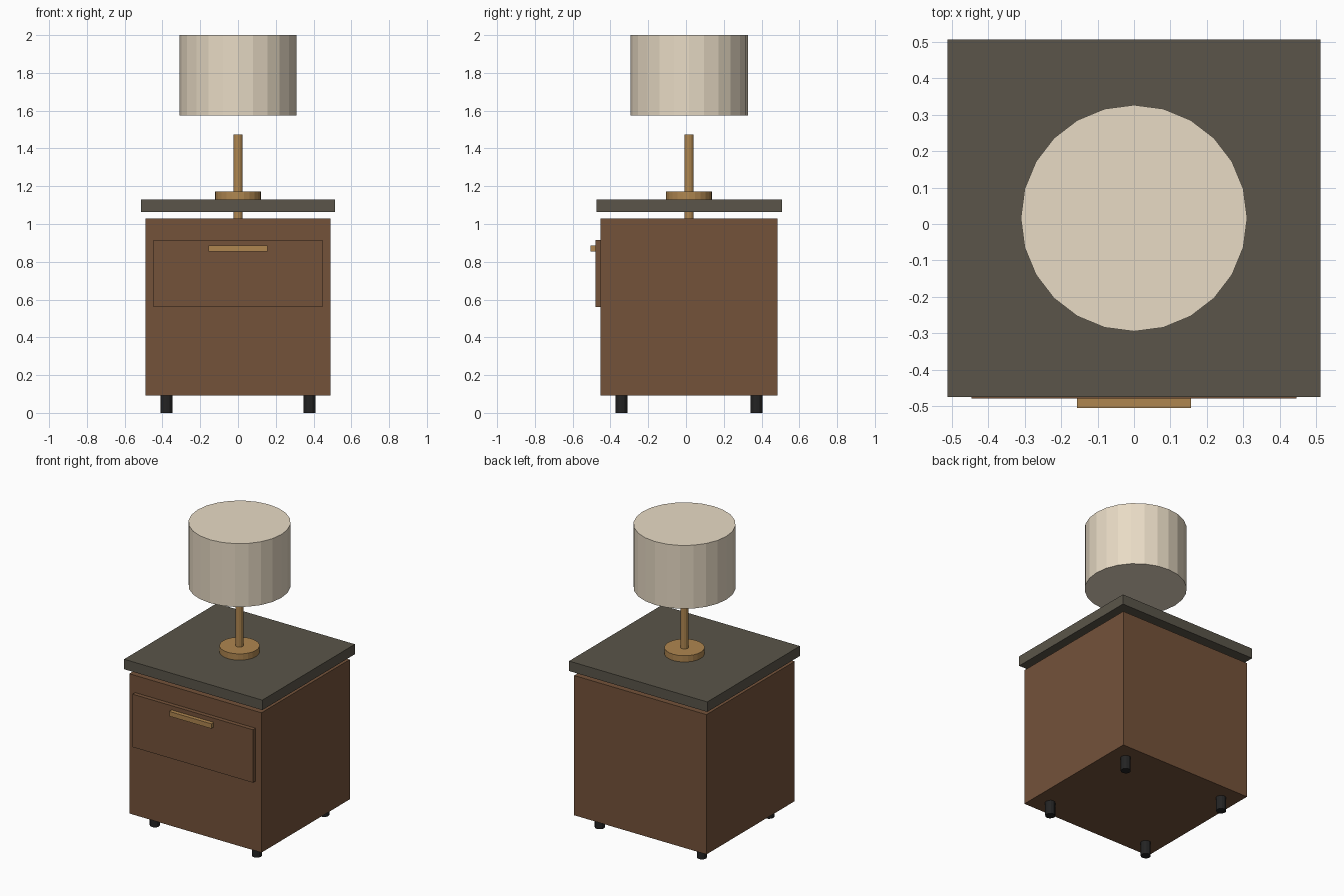
import bpy, bmesh
from mathutils import Matrix

if "Cube" in bpy.data.objects:
    bpy.data.objects.remove(bpy.data.objects["Cube"])

CY = 0.016  # depth centre of cabinet and lamp


def material(name, rgb):
    m = bpy.data.materials.new(name)
    m.diffuse_color = (*rgb, 1)
    m.use_nodes = True
    m.node_tree.nodes["Principled BSDF"].inputs["Base Color"].default_value = m.diffuse_color
    return m


wood = material("walnut", (0.174, 0.085, 0.042))
stone = material("dark_stone", (0.103, 0.091, 0.067))
brass = material("brass", (0.43, 0.24, 0.08))
black = material("black", (0.017, 0.017, 0.017))
linen = material("linen", (0.81, 0.71, 0.56))


def finish(name, bm, mat):
    me = bpy.data.meshes.new(name)
    bm.to_mesh(me)
    bm.free()
    me.materials.append(mat)
    ob = bpy.data.objects.new(name, me)
    bpy.context.collection.objects.link(ob)
    return ob


def box(name, x, y, z, mat):
    """Box from (min, max) pairs on each axis."""
    lo, hi = zip(x, y, z)
    size = [b - a for a, b in zip(lo, hi)]
    mid = [(a + b) / 2 for a, b in zip(lo, hi)]
    bm = bmesh.new()
    bmesh.ops.create_cube(bm, size=1, matrix=Matrix.Translation(mid) @ Matrix.Diagonal((*size, 1)))
    return finish(name, bm, mat)


def cylinder(name, x, y, z0, z1, r, sides, mat):
    bm = bmesh.new()
    bmesh.ops.create_cone(bm, cap_ends=True, segments=sides, radius1=r, radius2=r,
                          depth=z1 - z0, matrix=Matrix.Translation((x, y, (z0 + z1) / 2)))
    return finish(name, bm, mat)


# Cabinet, drawer and top
box("cabinet_body", (-0.491, 0.491), (CY - 0.468, CY + 0.468), (0.092, 1.03), wood)
box("drawer_front", (-0.447, 0.447), (-0.48, CY - 0.468), (0.56, 0.915), wood)
box("drawer_handle", (-0.156, 0.156), (-0.506, -0.48), (0.855, 0.887), brass)
box("table_top", (-0.513, 0.513), (CY - 0.491, CY + 0.491), (1.063, 1.13), stone)

# Four short legs
for sx, side in ((-1, "left"), (1, "right")):
    for sy, end in ((-1, "front"), (1, "back")):
        cylinder(f"{end}_{side}_leg", sx * 0.379, CY + sy * 0.357, 0, 0.092, 0.031, 12, black)

# Lamp
cylinder("lamp_base", 0, CY, 1.13, 1.172, 0.122, 24, brass)
cylinder("lamp_stem", 0, CY, 1.03, 1.475, 0.025, 12, brass)
cylinder("lamp_shade", 0, CY, 1.575, 2.0, 0.311, 24, linen)
